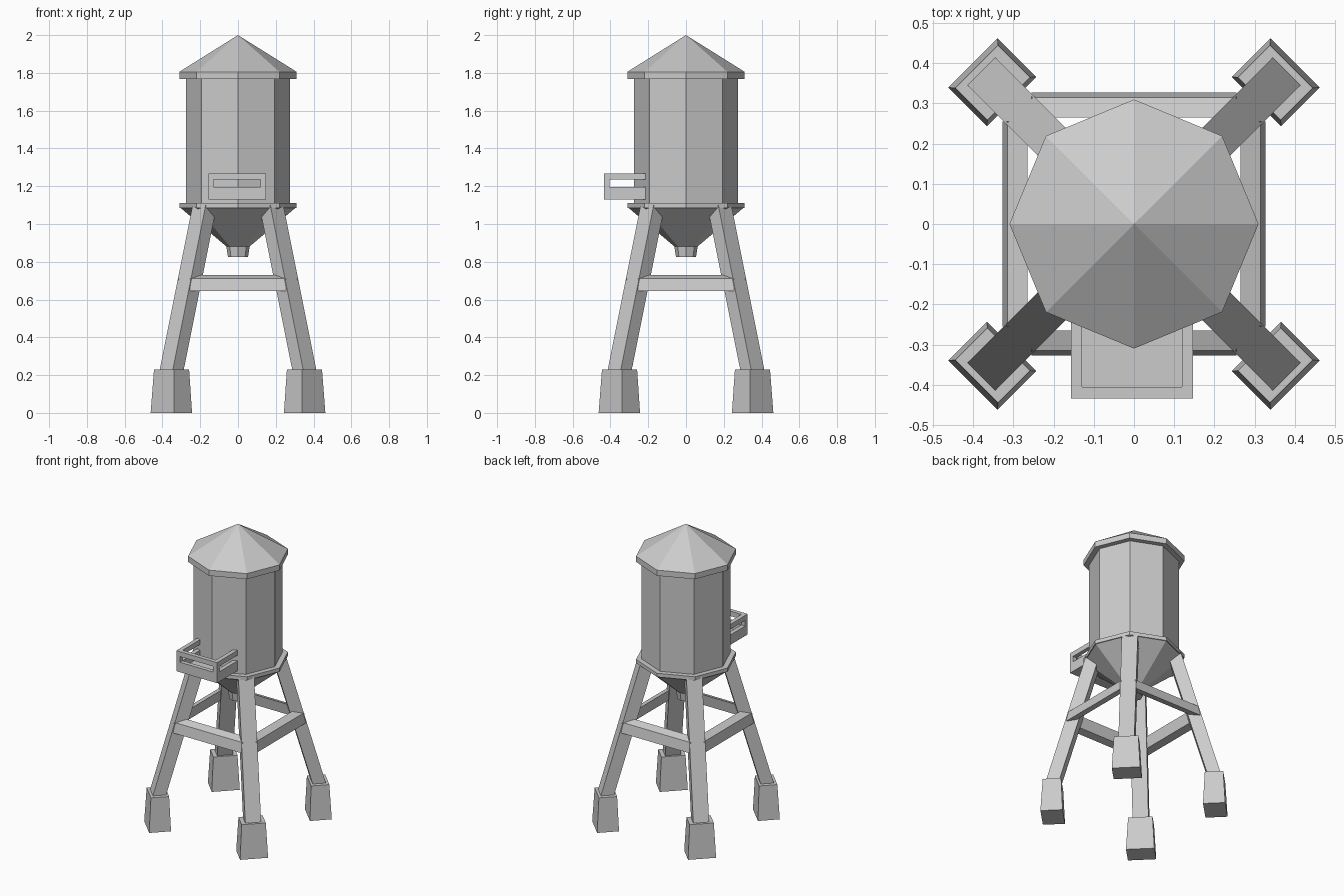
import bpy, bmesh
from math import cos, sin, pi
from mathutils import Matrix, Vector

if "Cube" in bpy.data.objects:
    bpy.data.objects.remove(bpy.data.objects["Cube"])


def finish(name, bm):
    bmesh.ops.recalc_face_normals(bm, faces=bm.faces)
    me = bpy.data.meshes.new(name)
    bm.to_mesh(me)
    bm.free()
    ob = bpy.data.objects.new(name, me)
    bpy.context.collection.objects.link(ob)
    return ob


def lathe(name, profile, n=8):
    """Faceted solid from (radius, z) points; radius 0 gives a tip."""
    bm = bmesh.new()
    rings = []
    for r, z in profile:
        if r == 0:
            rings.append([bm.verts.new((0, 0, z))] * n)
        else:
            rings.append([bm.verts.new((r * cos(2 * pi * i / n), r * sin(2 * pi * i / n), z))
                          for i in range(n)])
    for a, b in zip(rings, rings[1:]):
        for i in range(n):
            j = (i + 1) % n
            bm.faces.new(dict.fromkeys((a[i], a[j], b[j], b[i])))
    for ring in (rings[0], rings[-1]):
        if ring[0] is not ring[1]:
            bm.faces.new(ring)
    return finish(name, bm)


def prism(name, end_a, end_b, angle=0.0):
    """Solid between two matching four-point ends, turned about z."""
    bm = bmesh.new()
    a, b = ([bm.verts.new(p) for p in end] for end in (end_a, end_b))
    bm.faces.new(a)
    bm.faces.new(b)
    for i in range(4):
        j = (i + 1) % 4
        bm.faces.new((a[i], a[j], b[j], b[i]))
    bm.transform(Matrix.Rotation(angle, 4, 'Z'))
    return finish(name, bm)


def rect(x0, x1, y0, y1, z):
    return [Vector(p) for p in ((x0, y0, z), (x1, y0, z), (x1, y1, z), (x0, y1, z))]


def box(name, x0, x1, y0, y1, z0, z1):
    return prism(name, rect(x0, x1, y0, y1, z0), rect(x0, x1, y0, y1, z1))


# Tank, roof, base ring, funnel and outlet
lathe("tank", [(0.275, 1.10), (0.275, 1.78)])
lathe("roof", [(0.31, 1.768), (0.31, 1.806), (0, 2.0)])
lathe("base_ring", [(0.31, 1.085), (0.31, 1.11)])
lathe("funnel", [(0.06, 0.88), (0.305, 1.086)])
lathe("outlet", [(0.053, 0.825), (0.062, 0.882)])

# Splayed legs on tapered footings, and tilted braces between them
brace_profile = [(-0.315, 0.712), (-0.327, 0.645), (-0.277, 0.655), (-0.265, 0.73)]
for i in range(4):
    diagonal = pi / 4 + i * pi / 2
    prism(f"footing_{i + 1}", rect(0.431, 0.567, -0.087, 0.087, 0),
          rect(0.441, 0.554, -0.075, 0.075, 0.23), diagonal)
    prism(f"leg_{i + 1}", rect(0.469, 0.551, -0.049, 0.049, 0.18),
          rect(0.207, 0.291, -0.049, 0.049, 1.10), diagonal)
    prism(f"brace_{i + 1}", [(-0.255, y, z) for y, z in brace_profile],
          [(0.255, y, z) for y, z in brace_profile], i * pi / 2)

# Balcony: floor, slotted front and side rails, corner posts
X0, X1, Y0, Y1, T = -0.157, 0.147, -0.434, -0.21, 0.028
box("balcony_floor", X0 + T, X1 - T, Y0 + T, Y1, 1.13, 1.15)
for label, z0, z1 in (("lower", 1.13, 1.197), ("upper", 1.235, 1.268)):
    box(f"balcony_{label}_front_rail", X0, X1, Y0, Y0 + T, z0, z1)
    for side, x in (("left", X0), ("right", X1 - T)):
        box(f"balcony_{label}_{side}_rail", x, x + T, Y0 + T, Y1, z0, z1)
for side, x in (("left", X0), ("right", X1 - T)):
    box(f"balcony_{side}_post", x, x + T, Y0, Y0 + T, 1.197, 1.235)
